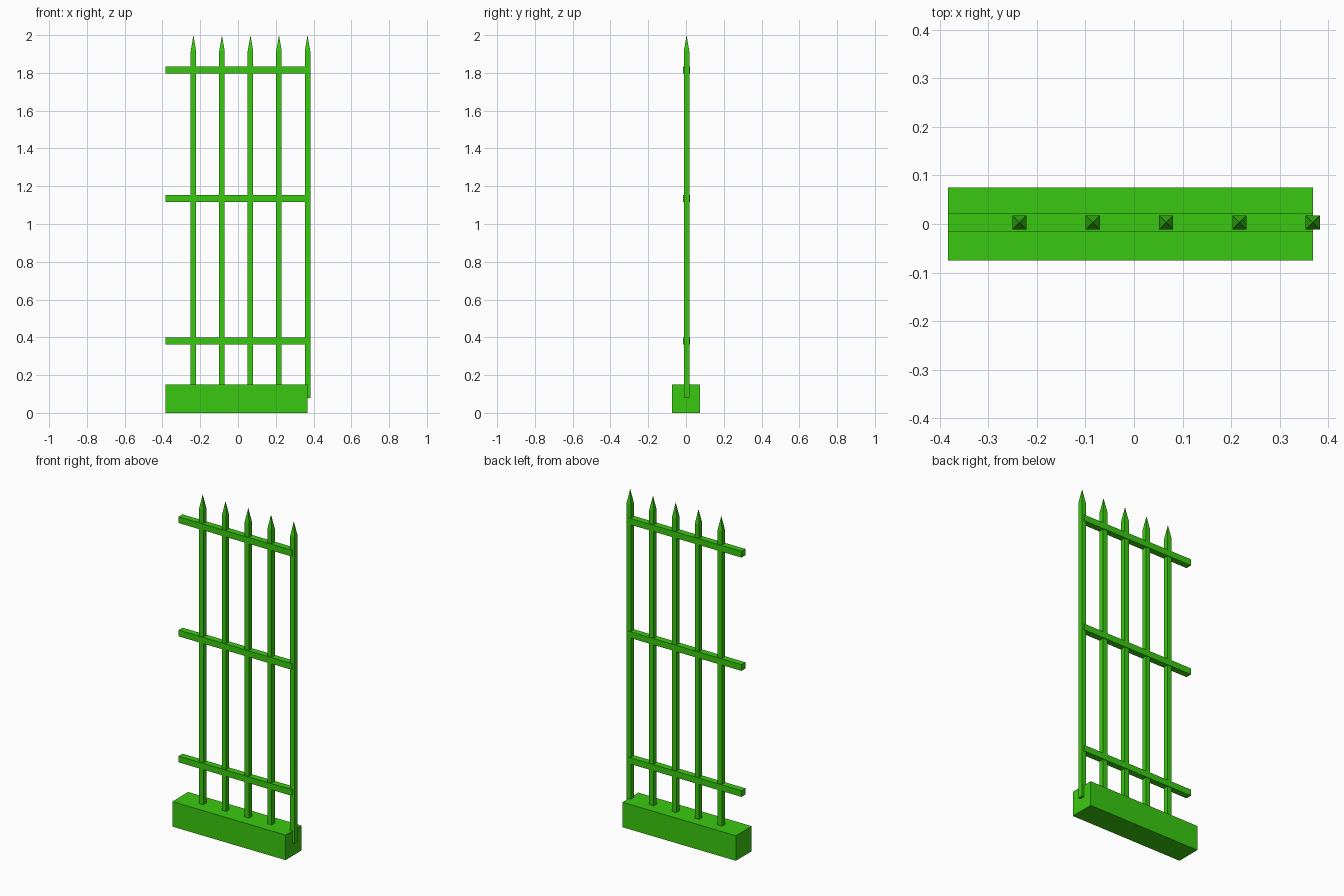
import bpy
import bmesh

cube = bpy.data.objects.get("Cube")
if cube:
    bpy.data.objects.remove(cube, do_unlink=True)

green = bpy.data.materials.new("bright_green")
green.use_nodes = True
colour = (0.042, 0.584, 0.005, 1.0)
green.diffuse_color = colour
green.node_tree.nodes["Principled BSDF"].inputs["Base Color"].default_value = colour

LEFT, RIGHT = -0.383, 0.368    # ends of the base and rails
MID = (LEFT + RIGHT) / 2
PICKET_Y = 0.003
SPACING = 0.151


def box(name, centre, size, spike=0.0):
    """Box resting at its centre, optionally topped by a pyramid point."""
    bm = bmesh.new()
    bmesh.ops.create_cube(bm, size=1.0)
    bmesh.ops.scale(bm, vec=size, verts=bm.verts)
    if spike:
        top = max(bm.faces, key=lambda f: f.calc_center_median().z)
        tip = bmesh.ops.poke(bm, faces=[top])["verts"][0]
        tip.co.z += spike
    mesh = bpy.data.meshes.new(name)
    bm.to_mesh(mesh)
    bm.free()
    mesh.materials.append(green)
    obj = bpy.data.objects.new(name, mesh)
    obj.location = centre
    bpy.context.collection.objects.link(obj)
    return obj


# Solid plinth
box("base", (MID, 0, 0.075), (RIGHT - LEFT, 0.15, 0.15))

# Horizontal rails
for name, z in (("lower", 0.381), ("middle", 1.136), ("upper", 1.815)):
    box(name + "_rail", (MID, PICKET_Y, z), (RIGHT - LEFT, 0.0375, 0.0375))

# Pointed pickets, the last one centred on the end of the base
BOTTOM, SHOULDER, TIP = 0.079, 1.915, 2.0
for i in range(5):
    box(f"picket_{i + 1}",
        (RIGHT - (4 - i) * SPACING, PICKET_Y, (BOTTOM + SHOULDER) / 2),
        (0.029, 0.029, SHOULDER - BOTTOM), TIP - SHOULDER)
